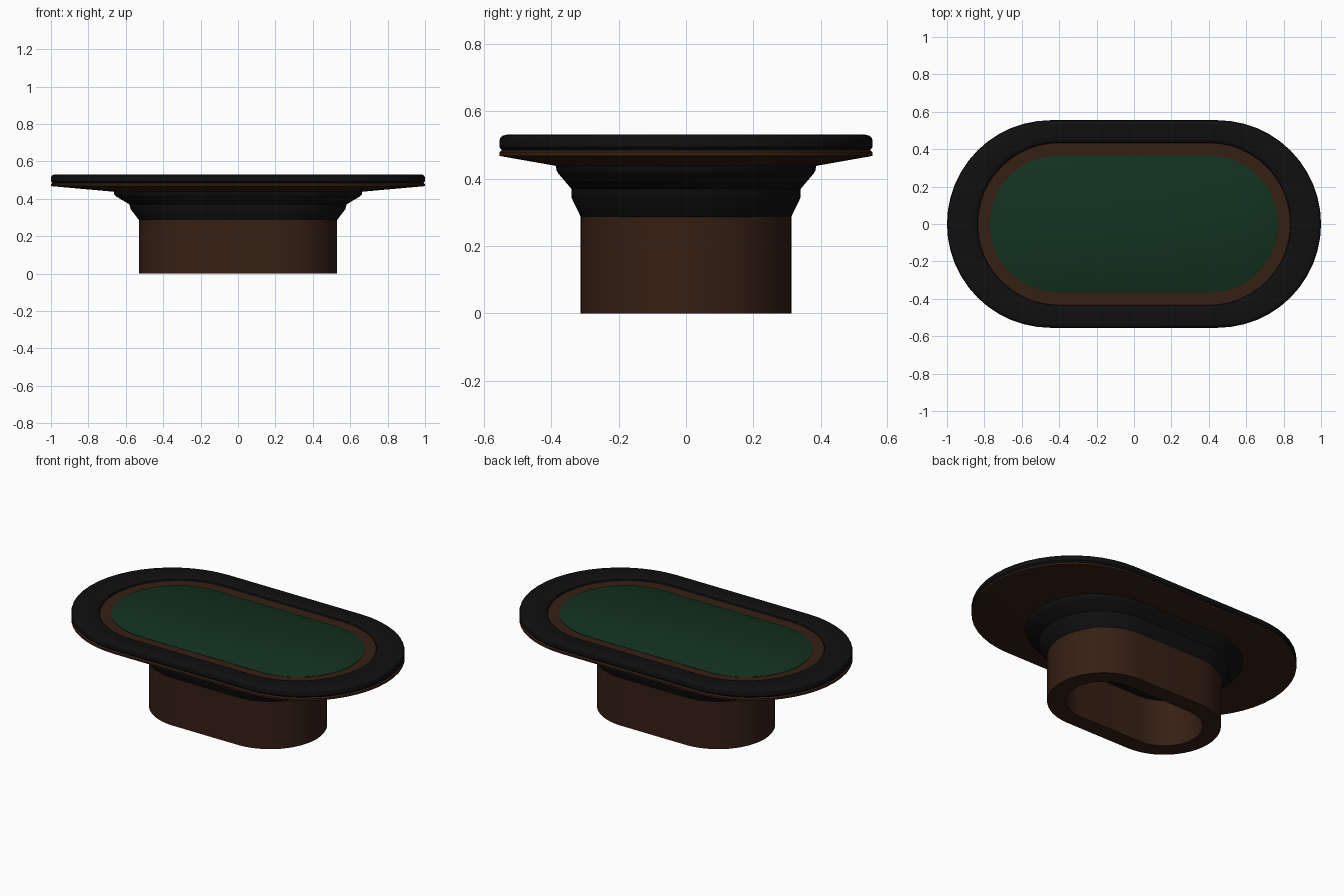
import bpy, bmesh, math

if "Cube" in bpy.data.objects:
    bpy.data.objects.remove(bpy.data.objects["Cube"])

SEG = 24  # segments per rounded end


def material(name, rgb):
    m = bpy.data.materials.new(name)
    m.diffuse_color = (*rgb, 1)
    m.use_nodes = True
    m.node_tree.nodes["Principled BSDF"].inputs["Base Color"].default_value = m.diffuse_color
    return m


wood = material("dark_wood", (0.036, 0.014, 0.007))
leather = material("black_leather", (0.005, 0.005, 0.005))
felt = material("green_felt", (0.006, 0.032, 0.014))


def stadium(hx, hy):
    """Outline with straight sides and semicircular ends."""
    pts = []
    for side, start in ((1, -90), (-1, 90)):
        for i in range(SEG + 1):
            a = math.radians(start + 180 * i / SEG)
            pts.append((side * (hx - hy) + hy * math.cos(a), hy * math.sin(a)))
    return pts


def loft(name, mat, rings, cap_start=False, cap_end=False, closed=False):
    """Skin stadium rings given as (half length, half width, height)."""
    bm = bmesh.new()
    loops = [[bm.verts.new((x, y, z)) for x, y in stadium(hx, hy)]
             for hx, hy, z in rings]
    pairs = list(zip(loops, loops[1:]))
    if closed:
        pairs.append((loops[-1], loops[0]))
    for a, b in pairs:
        n = len(a)
        for i in range(n):
            j = (i + 1) % n
            bm.faces.new((a[i], a[j], b[j], b[i]))
    if cap_start:
        bm.faces.new(loops[0][::-1])
    if cap_end:
        bm.faces.new(loops[-1])
    bmesh.ops.recalc_face_normals(bm, faces=bm.faces)
    me = bpy.data.meshes.new(name)
    bm.to_mesh(me)
    bm.free()
    me.materials.append(mat)
    ob = bpy.data.objects.new(name, me)
    bpy.context.collection.objects.link(ob)
    bpy.ops.object.select_all(action='DESELECT')
    ob.select_set(True)
    bpy.context.view_layer.objects.active = ob
    bpy.ops.object.shade_smooth_by_angle(angle=math.radians(30))
    return ob


# Hollow pedestal, open underneath
loft("pedestal", wood, [
    (0.43, 0.213, 0.29), (0.43, 0.213, 0), (0.53, 0.313, 0), (0.53, 0.313, 0.29),
], cap_start=True, cap_end=True)

# Stepped flare between pedestal and table top
loft("flared_collar", leather, [
    (0.53, 0.313, 0.287), (0.574, 0.341, 0.345), (0.58, 0.341, 0.37),
    (0.655, 0.379, 0.415), (0.662, 0.385, 0.425), (0.665, 0.387, 0.44),
], cap_start=True, cap_end=True)

# Wooden table top: sloping underside, thin rim, raised border round the felt
loft("table_board", wood, [
    (0.662, 0.385, 0.438), (1.0, 0.555, 0.468), (1.0, 0.555, 0.479),
    (0.992, 0.547, 0.485), (0.85, 0.445, 0.485), (0.85, 0.445, 0.512),
    (0.765, 0.36, 0.512),
], cap_start=True, cap_end=True)

# Padded armrest with rounded edges
loft("padded_rail", leather, [
    (0.992, 0.547, 0.485), (1.0, 0.555, 0.494), (1.0, 0.555, 0.513),
    (0.997, 0.552, 0.522), (0.99, 0.545, 0.528), (0.978, 0.533, 0.531),
    (0.86, 0.455, 0.531), (0.846, 0.444, 0.528), (0.838, 0.436, 0.521),
    (0.835, 0.433, 0.51), (0.835, 0.433, 0.485),
], closed=True)

# Playing surface
loft("felt_surface", felt, [
    (0.77, 0.365, 0.505), (0.77, 0.365, 0.514), (0.764, 0.359, 0.517),
], cap_start=True, cap_end=True)
